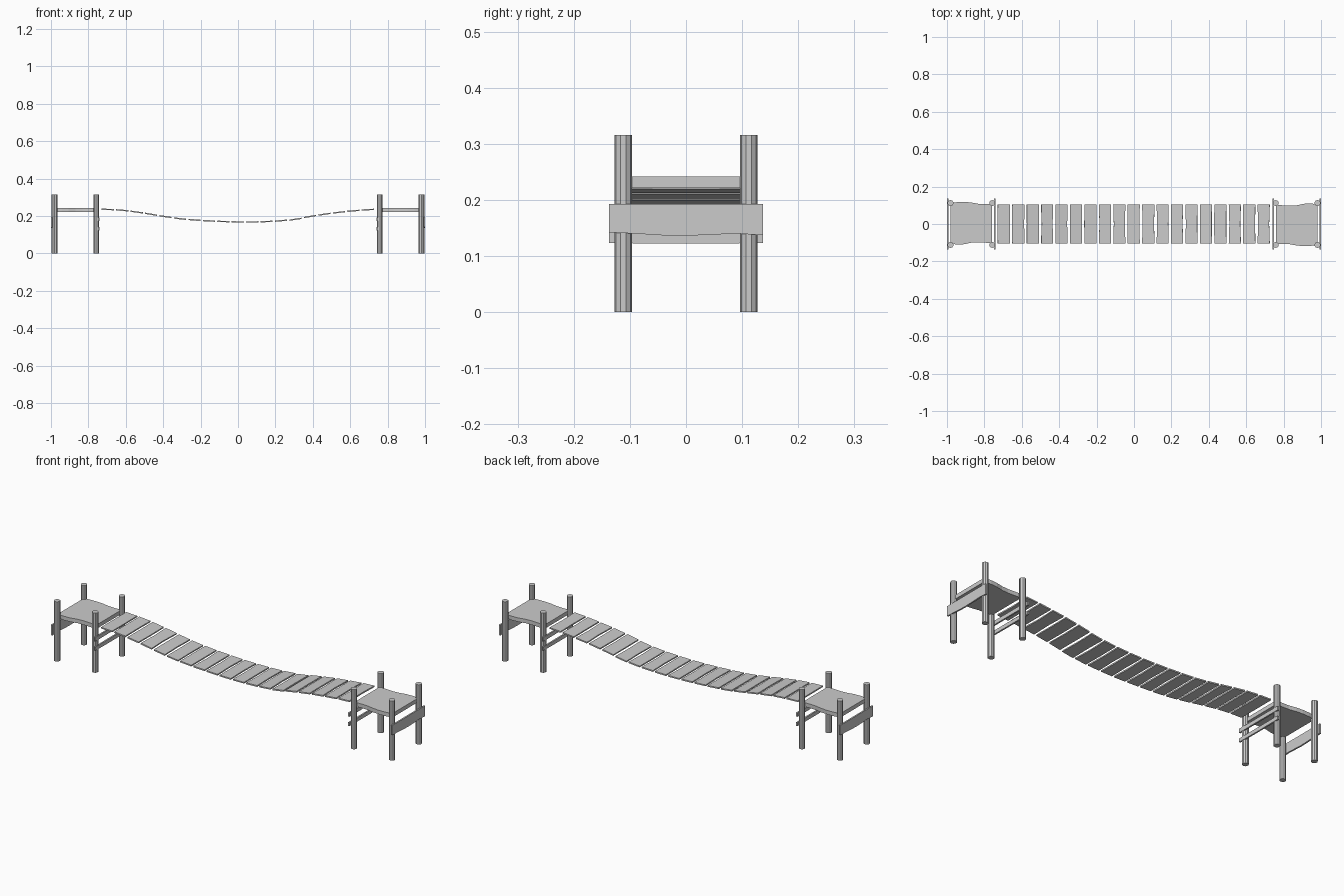
import bpy, bmesh, math, random
from mathutils import Matrix, Vector

if "Cube" in bpy.data.objects:
    bpy.data.objects.remove(bpy.data.objects["Cube"])

random.seed(4)


def board(name, outline, thick, matrix):
    """Extrude a flat outline, centred on its own plane, and place it."""
    bm = bmesh.new()
    face = bm.faces.new([bm.verts.new((a, b, -thick / 2)) for a, b in outline])
    new = bmesh.ops.extrude_face_region(bm, geom=[face])["geom"]
    bmesh.ops.translate(bm, vec=(0, 0, thick),
                        verts=[v for v in new if isinstance(v, bmesh.types.BMVert)])
    bmesh.ops.recalc_face_normals(bm, faces=bm.faces)
    mesh = bpy.data.meshes.new(name)
    bm.to_mesh(mesh)
    bm.free()
    mesh.transform(matrix)
    ob = bpy.data.objects.new(name, mesh)
    bpy.context.collection.objects.link(ob)
    return ob


def crossbar(name, x, z_low, z_high, wave, thick, turn):
    """Upright plank spanning y, with a wavy lower edge."""
    n = len(wave) - 1
    low = [(-0.137 + 0.274 * i / n, z_low + w) for i, w in enumerate(wave)]
    outline = low + [(0.137, z_high), (-0.137, z_high)]
    upright = Matrix(((0, 0, 1, x), (1, 0, 0, 0), (0, 1, 0, 0), (0, 0, 0, 1)))
    board(name, outline, thick, turn @ upright)


# the two end towers, the second turned half way round
for side, angle in (("left", math.pi), ("right", 0)):
    turn = Matrix.Rotation(angle, 4, 'Z')

    # posts
    for x in (0.758, 0.981):
        for y in (-0.112, 0.112):
            p = turn @ Vector((x, y, 0.158))
            bpy.ops.mesh.primitive_cylinder_add(vertices=10, radius=0.0158, depth=0.316, location=p)
            bpy.context.object.name = side + "_post"

    # wavy-edged deck
    xs = [0.758 + 0.224 * i / 6 for i in range(7)]
    upper = [0.102, 0.100, 0.098, 0.100, 0.108, 0.110, 0.105]
    lower = [0.106, 0.107, 0.108, 0.115, 0.118, 0.117, 0.112]
    outline = [(x, -y) for x, y in zip(xs, lower)] + [(x, y) for x, y in zip(xs, upper)][::-1]
    board(side + "_deck", outline, 0.021, turn @ Matrix.Translation((0, 0, 0.2315)))

    # outer plank and the two inner rails
    crossbar(side + "_outer_plank", 0.995, 0.137, 0.193,
             [0.005, 0.003, 0, -0.001, 0.001, 0.003, 0], 0.008, turn)
    crossbar(side + "_upper_rail", 0.745, 0.172, 0.193, [0, 0.001, 0], 0.008, turn)
    crossbar(side + "_lower_rail", 0.745, 0.122, 0.142, [0.001, 0, 0.001], 0.008, turn)

# height of the sagging walkway every 0.1 units along x
SAG = [0.236, 0.235, 0.229, 0.215, 0.198, 0.184, 0.176, 0.171, 0.168,
       0.168, 0.172, 0.181, 0.200, 0.215, 0.226, 0.234, 0.236]


def sag(x):
    t = (x + 0.8) / 0.1
    i = min(int(t), len(SAG) - 2)
    return SAG[i] + (SAG[i + 1] - SAG[i]) * (t - i)


# walkway slats with slightly uneven edges
for i in range(19):
    x = -0.696 + i * 0.0772
    slope = math.atan2(sag(x + 0.04) - sag(x - 0.04), 0.08)
    ys = [-0.105, -0.05, 0, 0.05, 0.105]
    edge = [0, -0.002, -0.004, -0.002, 0]
    a, b = random.uniform(-0.3, 1), random.uniform(-0.3, 1)
    outline = [(0.0325 + a * e, y) for e, y in zip(edge, ys)]
    outline += [(-0.0325 - b * e, y) for e, y in zip(edge, ys)][::-1]
    place = Matrix.Translation((x, 0, sag(x))) @ Matrix.Rotation(-slope, 4, 'Y')
    board("slat", outline, 0.007, place)
